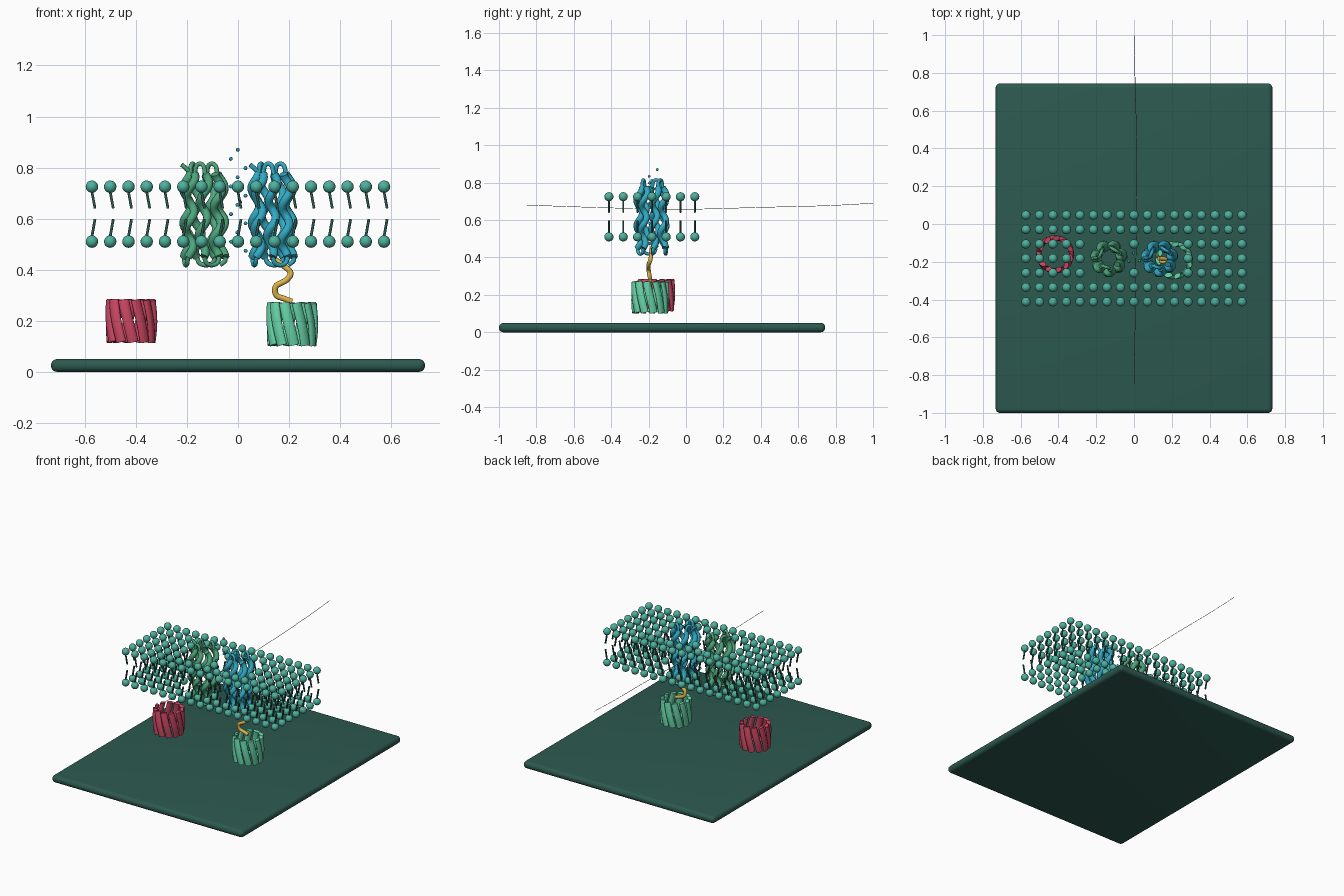
import bpy, bmesh
from math import sin, cos, pi, tau, hypot
from mathutils import Vector, Matrix

if "Cube" in bpy.data.objects:
    bpy.data.objects.remove(bpy.data.objects["Cube"])


def material(name, hexa):
    lin = [(int(hexa[i:i + 2], 16) / 255) ** 2.2 for i in (0, 2, 4)]
    m = bpy.data.materials.new(name)
    m.diffuse_color = (*lin, 1)
    m.use_nodes = True
    m.node_tree.nodes["Principled BSDF"].inputs["Base Color"].default_value = m.diffuse_color
    return m


def finish(bm, name, mat):
    bmesh.ops.recalc_face_normals(bm, faces=bm.faces)
    me = bpy.data.meshes.new(name)
    bm.to_mesh(me)
    bm.free()
    ob = bpy.data.objects.new(name, me)
    bpy.context.collection.objects.link(ob)
    me.materials.append(mat)
    bpy.context.view_layer.objects.active = ob
    ob.select_set(True)
    bpy.ops.object.shade_smooth_by_angle(angle=0.9)
    ob.select_set(False)
    return ob


def tube(bm, pts, a, b=None, ref=None, sides=10):
    """Capped tube; half-width b points along ref, a lies across it."""
    b = b or a
    pts = [Vector(p) for p in pts]
    side = Vector(ref) if ref else Vector((0.31, 0.92, 0.23))
    rings = []
    for i, p in enumerate(pts):
        t = (pts[min(i + 1, len(pts) - 1)] - pts[max(i - 1, 0)]).normalized()
        side = (side - t * side.dot(t)).normalized()
        u = t.cross(side)
        rings.append([bm.verts.new(p + u * a * cos(k * tau / sides) + side * b * sin(k * tau / sides))
                      for k in range(sides)])
    for r, s in zip(rings, rings[1:]):
        for k in range(sides):
            j = (k + 1) % sides
            bm.faces.new((r[k], r[j], s[j], s[k]))
    bm.faces.new(rings[0][::-1])
    bm.faces.new(rings[-1])


def smooth_path(pts, n=8):
    """Catmull-Rom through the points."""
    p = [Vector(q) for q in pts]
    p = [2 * p[0] - p[1]] + p + [2 * p[-1] - p[-2]]
    out = []
    for i in range(1, len(p) - 2):
        for k in range(n):
            t = k / n
            out.append(0.5 * (2 * p[i] + (p[i + 1] - p[i - 1]) * t
                       + (2 * p[i - 1] - 5 * p[i] + 4 * p[i + 1] - p[i + 2]) * t * t
                       + (3 * p[i] - p[i - 1] - 3 * p[i + 1] + p[i + 2]) * t ** 3))
    return out + [p[-2]]


def ball(bm, pos, r, u=16, v=10):
    bmesh.ops.create_uvsphere(bm, u_segments=u, v_segments=v, radius=r,
                              matrix=Matrix.Translation(pos))


PLATE = material("plate_green", "305A50")
LIPID = material("lipid_teal", "4FB09D")
TAIL = material("tail_dark", "2E5A52")
GREEN = material("receptor_green", "4FA37C")
BLUE = material("channel_blue", "35A7C0")
MINT = material("sensor_mint", "66D0A5")
RED = material("reporter_red", "C84862")
GOLD = material("linker_gold", "DDB44A")
WIRE = material("wire_grey", "4A5553")
YC = -0.182
CENTRES = ((-0.133, YC), (0.135, YC))

# base plate with rounded edges
bm = bmesh.new()
bmesh.ops.create_cube(bm, size=1, matrix=Matrix.Translation((0, -0.128, 0.025))
                      @ Matrix.Diagonal((1.465, 1.744, 0.05, 1)))
bmesh.ops.bevel(bm, geom=bm.edges[:], offset=0.0235, segments=5, profile=0.5, affect='EDGES')
finish(bm, "base_plate", PLATE)

# lipid bilayer: two leaflets of heads and tails, left open around the proteins
for label, zh, z0, z1 in (("outer", 0.725, 0.705, 0.64), ("inner", 0.51, 0.53, 0.598)):
    heads, tails = bmesh.new(), bmesh.new()
    for i in range(17):
        for j in range(7):
            x, y = -0.572 + i * 0.0715, -0.412 + j * 0.0765
            if any(hypot(x - cx, y - cy) < 0.118 for cx, cy in CENTRES) or hypot(x, y - YC) < 0.05:
                continue
            ball(heads, (x, y, zh), 0.0243)
            tube(tails, [(x, y, z0), (x + 0.012, y, z1)], 0.0055, sides=8)
    finish(heads, label + "_lipid_heads", LIPID)
    finish(tails, label + "_lipid_tails", TAIL)


# membrane proteins: seven wavy helices in a ring, joined by loops
def helix_bundle(name, c, mat, lo=0.45, hi=0.775, waves=2.4):
    bm = bmesh.new()

    def point(i, t):
        a = i * tau / 7 + 0.2 + 0.25 * (t - 0.5)
        w = t * waves * tau + i * 1.1
        return Vector((c[0] + 0.068 * cos(a) + 0.015 * cos(w),
                       c[1] + 0.068 * sin(a) + 0.015 * sin(w), lo + (hi - lo) * t))

    for i in range(7):
        tube(bm, [point(i, k / 40) for k in range(41)], 0.0165)
    for i in range(6):
        t, dz = (1, 0.04) if i % 2 == 0 else (0, -0.032)
        p, q = point(i, t), point(i + 1, t)
        up = Vector((0, 0, dz))
        tube(bm, smooth_path([p, p.lerp(q, 0.15) + up * 0.75, p.lerp(q, 0.5) + up,
                              p.lerp(q, 0.85) + up * 0.75, q], 5), 0.009)
    # free chain ends
    p, q = point(3, 1), point(0, 0)
    tube(bm, smooth_path([p, p + Vector((-0.01, 0, 0.015)), (c[0] - 0.088, c[1], 0.812)], 5), 0.009)
    tube(bm, smooth_path([q, q + Vector((0, 0, -0.015)), q + Vector((-0.02, 0, -0.032))], 5), 0.009)
    finish(bm, name, mat)


helix_bundle("receptor_helices", CENTRES[0], GREEN)
helix_bundle("channel_helices", CENTRES[1], BLUE)


# barrels: eleven slanted flattened strands
def barrel(name, cx, cy, lo, hi, mat, n=11, r=0.084):
    bm = bmesh.new()
    for i in range(n):
        a0 = i * tau / n
        pts = []
        for k in range(13):
            t = k / 12
            a = a0 - 0.45 * (t - 0.5)
            rr = r + 0.005 * sin(pi * t)
            pts.append((cx + rr * cos(a), cy + rr * sin(a), lo + (hi - lo) * t))
        tube(bm, pts, 0.0215, 0.0125, (cos(a0 + 0.22), sin(a0 + 0.22), 0), 12)
    finish(bm, name, mat)


barrel("sensor_barrel", 0.212, -0.192, 0.105, 0.27, MINT)
barrel("reporter_barrel", -0.418, -0.16, 0.117, 0.282, RED)

# flexible linker from channel to sensor
bm = bmesh.new()
tube(bm, smooth_path([(0.13, YC, 0.45), (0.165, -0.185, 0.425), (0.205, -0.19, 0.39),
                      (0.19, -0.2, 0.36), (0.148, -0.2, 0.335), (0.15, -0.195, 0.3),
                      (0.18, -0.192, 0.287), (0.212, -0.192, 0.275)]), 0.0115)
finish(bm, "linker", GOLD)

# ions spiralling through the pore
bm = bmesh.new()
for i in range(12):
    a = i * 2.1 + 1.6
    ball(bm, (0.033 * cos(a), YC + 0.028 * sin(a), 0.87 - i * 0.036), 0.0075, 12, 8)
finish(bm, "ions", BLUE)

# fine wire running front to back
bm = bmesh.new()
tube(bm, smooth_path([(0, -0.85, 0.68), (0.008, -0.4, 0.665), (0.012, 0, 0.658),
                      (0.014, 0.4, 0.668), (0.006, 0.75, 0.677), (0, 1, 0.69)]), 0.0013, sides=6)
finish(bm, "fine_wire", WIRE)
